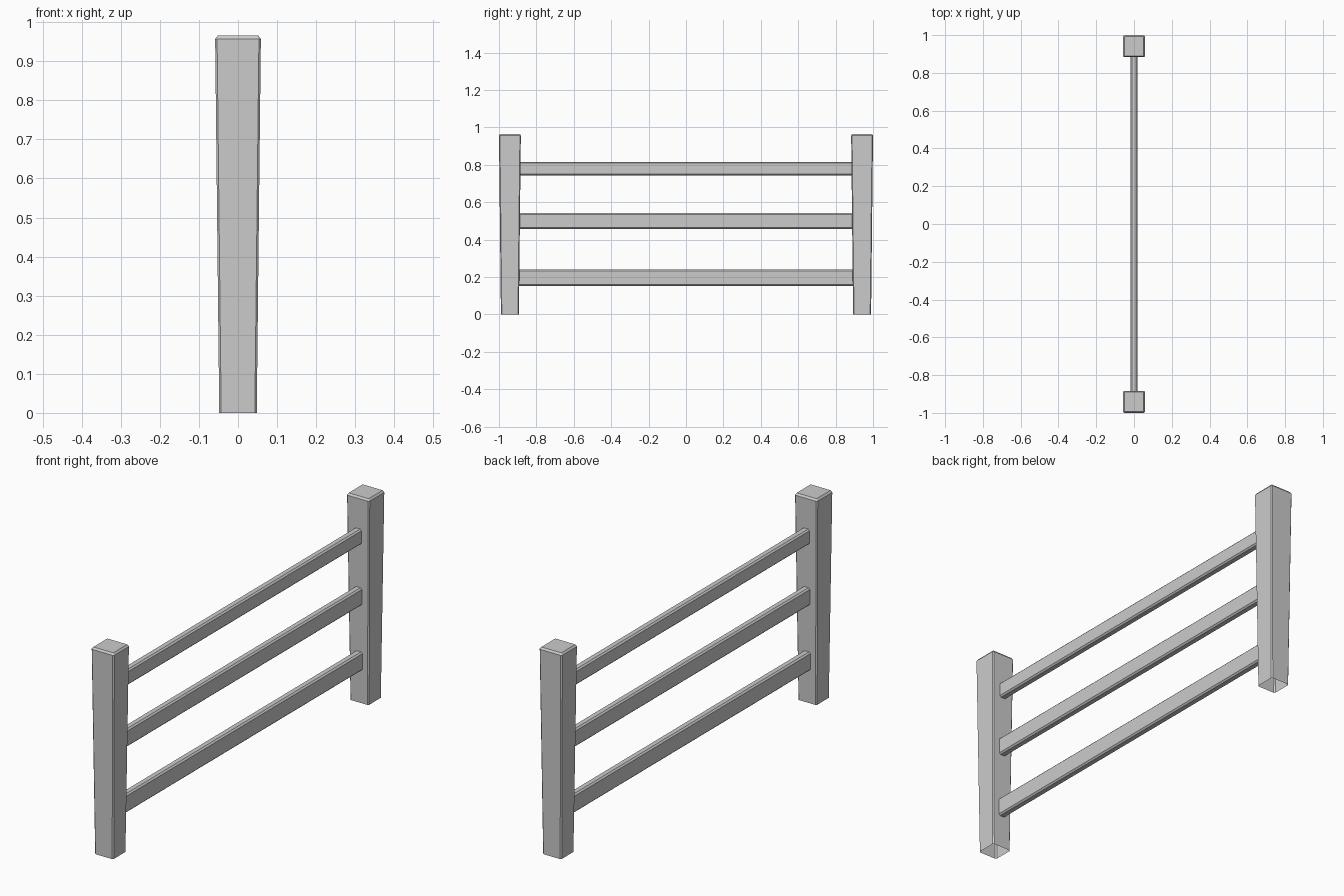
import bpy

if "Cube" in bpy.data.objects:
    bpy.data.objects.remove(bpy.data.objects["Cube"])

POST_Y = 0.9415


def make_object(name, verts, faces):
    mesh = bpy.data.meshes.new(name)
    mesh.from_pydata(verts, [], faces)
    mesh.update()
    obj = bpy.data.objects.new(name, mesh)
    bpy.context.collection.objects.link(obj)
    return obj


def chamfered_rect(w, h, c):
    """Counter-clockwise outline of a rectangle (half sizes) with cut corners."""
    return [(w, -h + c), (w, h - c), (w - c, h), (-w + c, h),
            (-w, h - c), (-w, -h + c), (-w + c, -h), (w - c, -h)]


def bridge(rings, n=8):
    return [(r * n + i, r * n + (i + 1) % n, (r + 1) * n + (i + 1) % n, (r + 1) * n + i)
            for r in range(rings - 1) for i in range(n)]


def make_post(name, y):
    # Tapered post, wider at the top, with a bevelled cap and an open underside
    rings = [(0.0, 0.048, 0.005), (0.957, 0.0585, 0.005), (0.966, 0.0515, 0.002)]
    verts = [(px, y + py, z) for z, half, c in rings
             for px, py in chamfered_rect(half, half, c)]
    return make_object(name, verts, bridge(3) + [tuple(range(16, 24))])


def make_rail(name, z0, z1):
    # Straight rail with chamfered long edges, ends sunk into the posts
    mid, half = (z0 + z1) / 2, (z1 - z0) / 2
    verts = [(px, y, mid + pz) for y in (0.892, -0.892)
             for px, pz in chamfered_rect(0.018, half, 0.007)]
    return make_object(name, verts, bridge(2) + [tuple(range(7, -1, -1)), tuple(range(8, 16))])


# Posts
make_post("front_post", -POST_Y)
make_post("back_post", POST_Y)

# Rails, slightly slimmer towards the top
for name, z0, z1 in (("lower_rail", 0.153, 0.24),
                     ("middle_rail", 0.458, 0.541),
                     ("upper_rail", 0.744, 0.816)):
    make_rail(name, z0, z1)
